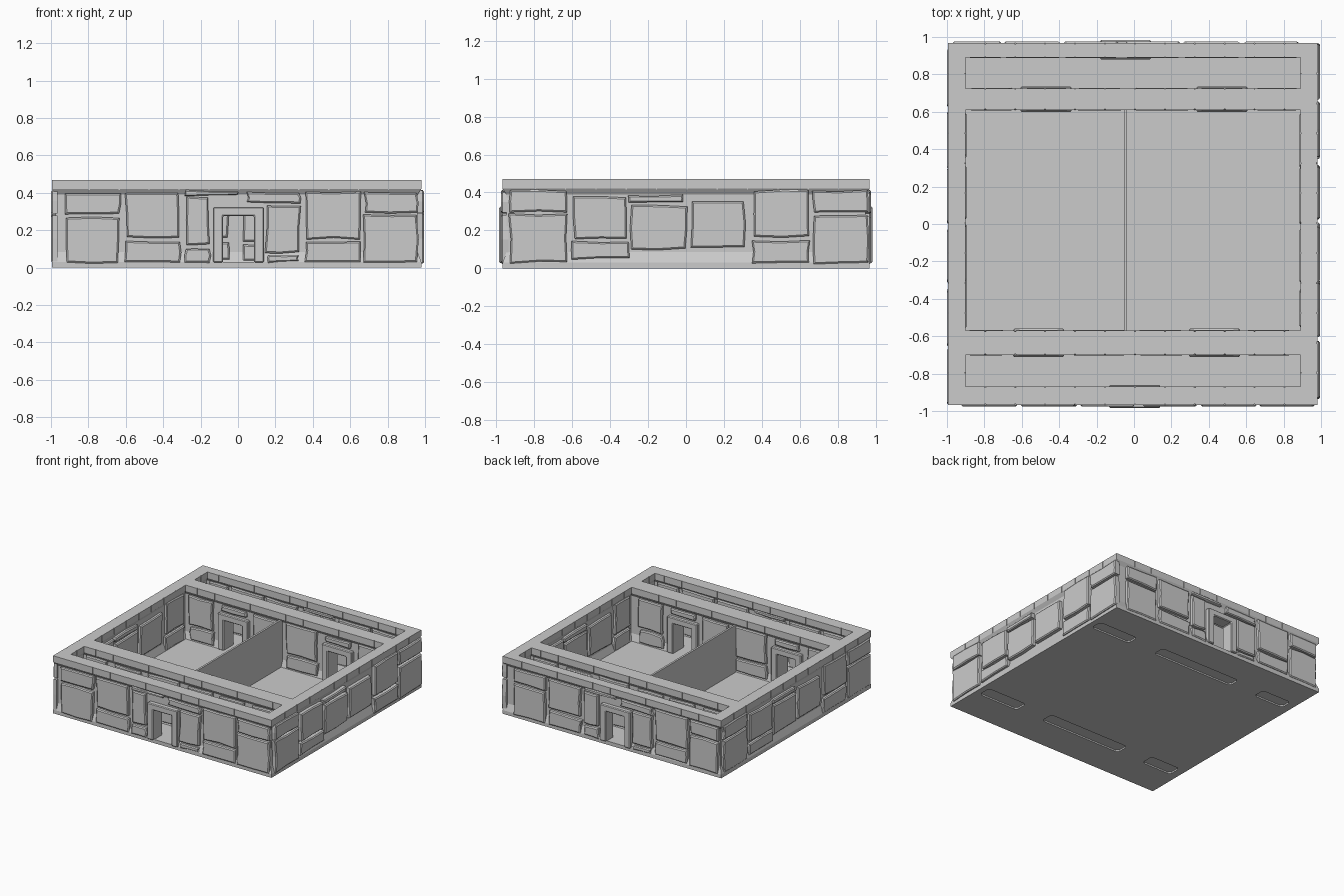
import bpy, bmesh, random
from mathutils import Vector

if "Cube" in bpy.data.objects:
    bpy.data.objects.remove(bpy.data.objects["Cube"])

random.seed(4)
X0, X1, Y = -0.995, 0.98, 0.967        # outer footprint
D = 0.02                               # recess of the wall face behind cap and plinth
PROFILE = [(0.012, 0), (0.03, 0), (0.085, D), (0.39, D), (0.42, 0), (0.47, 0)]
DW, DH = 0.083, 0.275                  # doorway half width and head height


def to_object(name, bm):
    bmesh.ops.recalc_face_normals(bm, faces=bm.faces)
    me = bpy.data.meshes.new(name)
    bm.to_mesh(me)
    bm.free()
    ob = bpy.data.objects.new(name, me)
    bpy.context.collection.objects.link(ob)
    return ob


def loft(bm, rings):
    """Closed solid through equally sized rings of points."""
    vs = [[bm.verts.new(p) for p in r] for r in rings]
    n = len(vs[0])
    for a, b in zip(vs, vs[1:]):
        for i in range(n):
            bm.faces.new((a[i], a[(i + 1) % n], b[(i + 1) % n], b[i]))
    bm.faces.new(vs[0][::-1])
    bm.faces.new(vs[-1])


def rect(x0, x1, y0, y1, z):
    return [(x0, y0, z), (x1, y0, z), (x1, y1, z), (x0, y1, z)]


def box(bm, x0, x1, y0, y1, z0, z1):
    loft(bm, [rect(x0, x1, y0, y1, z0), rect(x0, x1, y0, y1, z1)])


def cut(ob, bm):
    """Subtract a mesh from an object, then drop the cutter."""
    cutter = to_object("cutter", bm)
    cutter.hide_render = True
    m = ob.modifiers.new("cut", 'BOOLEAN')
    m.operation, m.solver, m.object = 'DIFFERENCE', 'EXACT', cutter
    bpy.context.view_layer.objects.active = ob
    bpy.ops.object.modifier_apply(modifier=m.name)
    bpy.data.objects.remove(cutter)


def wall(name, x0, x1, y0, y1, doors=()):
    """Wall with flared plinth and cap, doorways and joints between cap stones."""
    bm = bmesh.new()
    loft(bm, [rect(x0 + d, x1 - d, y0 + d, y1 - d, z) for z, d in PROFILE])
    ob = to_object(name, bm)
    c = bmesh.new()
    for d in doors:
        box(c, d - DW, d + DW, y0 - 0.1, y1 + 0.1, 0.03, DH)
    w, e = 0.003, 0.004
    for i in range(-5, 6):
        t = i * 0.16 + 0.005
        if x1 - x0 > y1 - y0:
            for p in (y0, y1):
                box(c, t - w, t + w, p - e, p + e, 0.415, 0.48)
        else:
            for p in (x0, x1):
                box(c, p - e, p + e, t - w, t + w, 0.415, 0.48)
    cut(ob, c)


def stones(name, axis, plane, side, layout, proud, lo=-2, hi=2):
    """Irregular bevelled blocks on one wall face; layout rows are u0, u1, z0, z1."""
    bm = bmesh.new()

    def place(u, z, n):
        q = plane + side * n
        return Vector((u, q, z)) if axis == 'y' else Vector((q, u, z))

    for u0, u1, z0, z1 in layout:
        u0, u1 = max(u0, lo), min(u1, hi)
        if u1 - u0 < 0.08:
            continue
        um, zm = (u0 + u1) / 2, (z0 + z1) / 2
        pts = [(u0, z0), (um, z0), (u1, z0), (u1, zm),
               (u1, z1), (um, z1), (u0, z1), (u0, zm)]
        j = 0.007
        pts = [(u + random.uniform(-j, j), z + random.uniform(-j, j) * 0.8) for u, z in pts]
        b = min(0.008, (z1 - z0) * 0.2)
        hu, hz = (u1 - u0) / 2, (z1 - z0) / 2
        inner = [(um + (u - um) * (1 - b / hu), zm + (z - zm) * (1 - b / hz)) for u, z in pts]
        loft(bm, [[place(u, z, -0.01) for u, z in pts],
                  [place(u, z, proud - 0.007) for u, z in pts],
                  [place(u, z, proud) for u, z in inner]])
    to_object(name, bm)


def door_frame(name, x, y0, y1):
    """Upside-down U surround through the wall."""
    o, t, z = 0.136, 0.325, 0.028
    pts = [(-o, z), (-o, t), (o, t), (o, z), (DW, z), (DW, DH), (-DW, DH), (-DW, z)]
    bm = bmesh.new()
    loft(bm, [[(x + u, y, h) for u, h in pts] for y in (y0, y1)])
    ob = to_object(name, bm)
    m = ob.modifiers.new("soft edge", 'BEVEL')
    m.width, m.segments = 0.006, 1


def turned(layout, off=0.0):
    return [(off - b, off - a, z0, z1) for a, b, z0, z1 in layout]


# Stone layouts
FRONT = [(-.92, -.63, .29, .40), (-.92, -.64, .025, .27), (-.60, -.32, .16, .40),
         (-.60, -.31, .03, .14), (-.28, -.155, .125, .375), (-.28, 0, .385, .41),
         (-.28, -.15, .03, .105), (.05, .33, .345, .40), (.15, .33, .08, .33),
         (.16, .32, .03, .065), (.36, .65, .155, .405), (.36, .65, .035, .14),
         (.68, .96, .295, .40), (.67, .96, .03, .28)]
SIDE = [(-.93, -.63, .30, .41), (-.93, -.63, .03, .285), (-.59, -.31, .155, .375),
        (-.60, -.30, .05, .14), (-.30, -.01, .345, .385), (-.29, 0, .10, .33),
        (.03, .31, .11, .355), (.36, .65, .165, .41), (.35, .65, .03, .145),
        (.67, .96, .295, .41), (.67, .96, .025, .28)]
INNER = [(-.87, -.66, .16, .39), (-.86, -.65, .04, .14), (-.29, -.07, .14, .39),
         (-.30, -.07, .04, .12), (.01, .28, .16, .40), (.01, .29, .04, .14),
         (.66, .87, .04, .24), (.66, .87, .26, .40),
         (-.58, -.36, .345, .39), (.36, .58, .345, .39)]
BACK_OFF = -0.04

# Floor slab with shallow slots underneath the inner walls
bm = bmesh.new()
box(bm, X0, X1, -Y, Y, 0, 0.03)
floor = to_object("floor_slab", bm)
c = bmesh.new()
for s, off in ((1, BACK_OFF), (-1, BACK_OFF)):
    for a, b in ((.57, .93), (-.42, .32), (-.93, -.66)):
        y0, y1 = (.615, .715) if s > 0 else (-.69, -.58)
        r = 0.02
        ring = [(a + r, y0), (b - r, y0), (b, y0 + r), (b, y1 - r),
                (b - r, y1), (a + r, y1), (a, y1 - r), (a, y0 + r)]
        loft(c, [[(x, y, z) for x, y in ring] for z in (-0.05, 0.012)])
cut(floor, c)

# Outer walls
FX, BX = 0.003, -0.045
wall("front_wall", X0, X1, -Y, -0.87, [FX])
wall("back_wall", X0, X1, 0.89, Y, [BX])
wall("left_wall", X0, -0.90, -Y, Y)
wall("right_wall", 0.89, X1, -Y, Y)

# Inner walls forming the two corridors
back_doors, front_doors = (-0.47, 0.47), (-0.51, 0.43)
wall("inner_front_wall", -0.96, 0.945, -0.70, -0.57, front_doors)
wall("inner_back_wall", -0.96, 0.945, 0.61, 0.725, back_doors)

# Room divider
bm = bmesh.new()
box(bm, -0.053, -0.037, -0.60, 0.64, 0.02, 0.415)
to_object("room_divider", bm)

# Door surrounds
door_frame("front_door_frame", FX, -0.985, -0.86)
door_frame("back_door_frame", BX, 0.88, 0.983)
for x in front_doors:
    door_frame("inner_front_door_frame", x, -0.71, -0.56)
for x in back_doors:
    door_frame("inner_back_door_frame", x, 0.60, 0.735)

# Outside stonework
stones("front_stones", 'y', -Y + D, -1, FRONT, 0.028)
stones("back_stones", 'y', Y - D, 1, turned(FRONT, BACK_OFF), 0.028, -0.97)
stones("right_stones", 'x', X1 - D, 1, SIDE, 0.034)
stones("left_stones", 'x', X0 + D, -1, turned(SIDE), 0.024)

# Room stonework
stones("room_left_stones", 'x', -0.90 - D, 1, SIDE, 0.024, -0.55, 0.59)
stones("room_right_stones", 'x', 0.89 + D, -1, turned(SIDE), 0.024, -0.55, 0.59)
stones("room_front_stones", 'y', -0.57 - D, 1, turned(INNER, BACK_OFF), 0.024, -0.88, 0.87)
stones("room_back_stones", 'y', 0.61 + D, -1, INNER, 0.024, -0.88, 0.87)

# Corridor stonework
stones("front_corridor_outer_stones", 'y', -0.87 - D, 1, FRONT, 0.022, -0.88, 0.87)
stones("front_corridor_inner_stones", 'y', -0.70 + D, -1, turned(INNER, BACK_OFF), 0.022, -0.88, 0.87)
stones("back_corridor_outer_stones", 'y', 0.89 + D, -1, turned(FRONT, BACK_OFF), 0.022, -0.88, 0.87)
stones("back_corridor_inner_stones", 'y', 0.725 - D, 1, INNER, 0.022, -0.88, 0.87)
